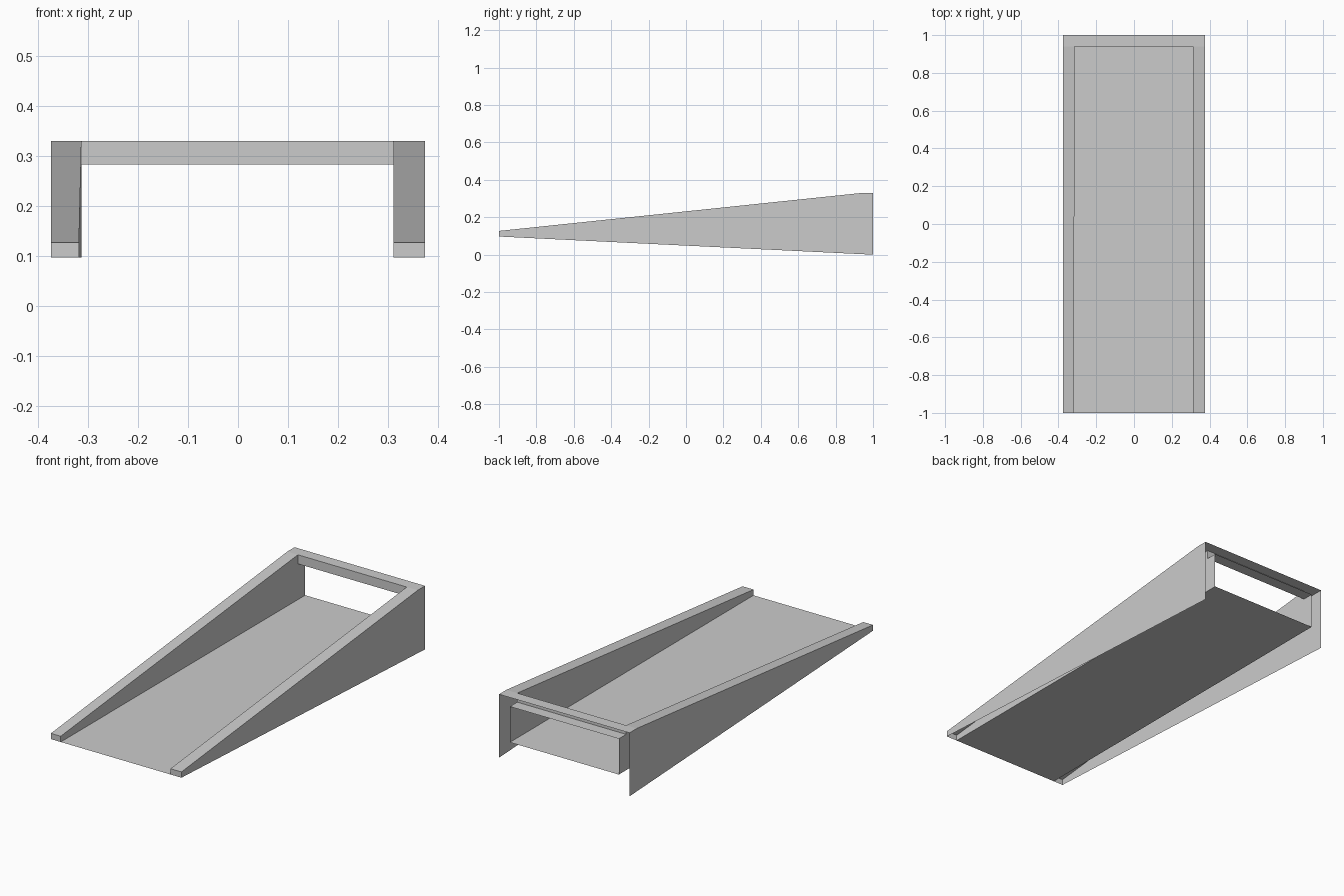
import bpy, bmesh

if "Cube" in bpy.data.objects:
    bpy.data.objects.remove(bpy.data.objects["Cube"])

W, LI, RI = 0.375, -0.314, 0.312     # outer half width, inner wall positions
LF = -0.319                          # left inner wall drifts outward at the front
TOP, LIP, DECK, NOSE = 0.33, 0.283, 0.097, 0.127
BACK_Y = 0.94                        # inner edge of the back rail


def sheet(name, polys):
    """Build one flat-shaded object from a few polygons."""
    bm = bmesh.new()
    for poly in polys:
        bm.faces.new([bm.verts.new(p) for p in poly])
    bmesh.ops.remove_doubles(bm, verts=bm.verts, dist=1e-5)
    bmesh.ops.recalc_face_normals(bm, faces=bm.faces)
    me = bpy.data.meshes.new(name)
    bm.to_mesh(me)
    bm.free()
    ob = bpy.data.objects.new(name, me)
    bpy.context.collection.objects.link(ob)
    return ob


# hollow side rails: outer skin, sloping top, inner wall, front cap
for side, s, xf, xi in (("left", -1, LF, LI), ("right", 1, RI, RI)):
    xo = s * W
    outer = [(xo, -1, DECK), (xo, 1, 0), (xo, 1, TOP), (xo, BACK_Y, TOP), (xo, -1, NOSE)]
    slope = [(xo, -1, NOSE), (xo, BACK_Y, TOP), (xi, BACK_Y, TOP), (xf, -1, NOSE)]
    inner = [(xf, -1, DECK), (xi, BACK_Y, DECK), (xi, BACK_Y, LIP),
             (xi, BACK_Y, TOP), (xf, -1, NOSE)]
    inner_end = [(xi, BACK_Y, DECK), (xi, 1, DECK), (xi, 1, LIP), (xi, BACK_Y, LIP)]
    cap = [(xo, -1, DECK), (xf, -1, DECK), (xf, -1, NOSE), (xo, -1, NOSE)]
    corner = [(xo, BACK_Y, TOP), (xo, 1, TOP), (xi, 1, TOP), (xi, BACK_Y, TOP)]
    sheet(side + "_rail", [outer, slope, inner, inner_end, cap, corner])

# back cross rail, a channel open to the rear
sheet("back_rail", [
    [(LI, 1, TOP), (LI, BACK_Y, TOP), (RI, BACK_Y, TOP), (RI, 1, TOP)],
    [(LI, BACK_Y, TOP), (LI, BACK_Y, LIP), (RI, BACK_Y, LIP), (RI, BACK_Y, TOP)],
    [(LI, BACK_Y, LIP), (LI, 1, LIP), (RI, 1, LIP), (RI, BACK_Y, LIP)],
])

# flat deck between the rails
sheet("deck", [[(LF, -1, DECK), (RI, -1, DECK), (RI, 1, DECK), (LI, 1, DECK), (LI, BACK_Y, DECK)]])
